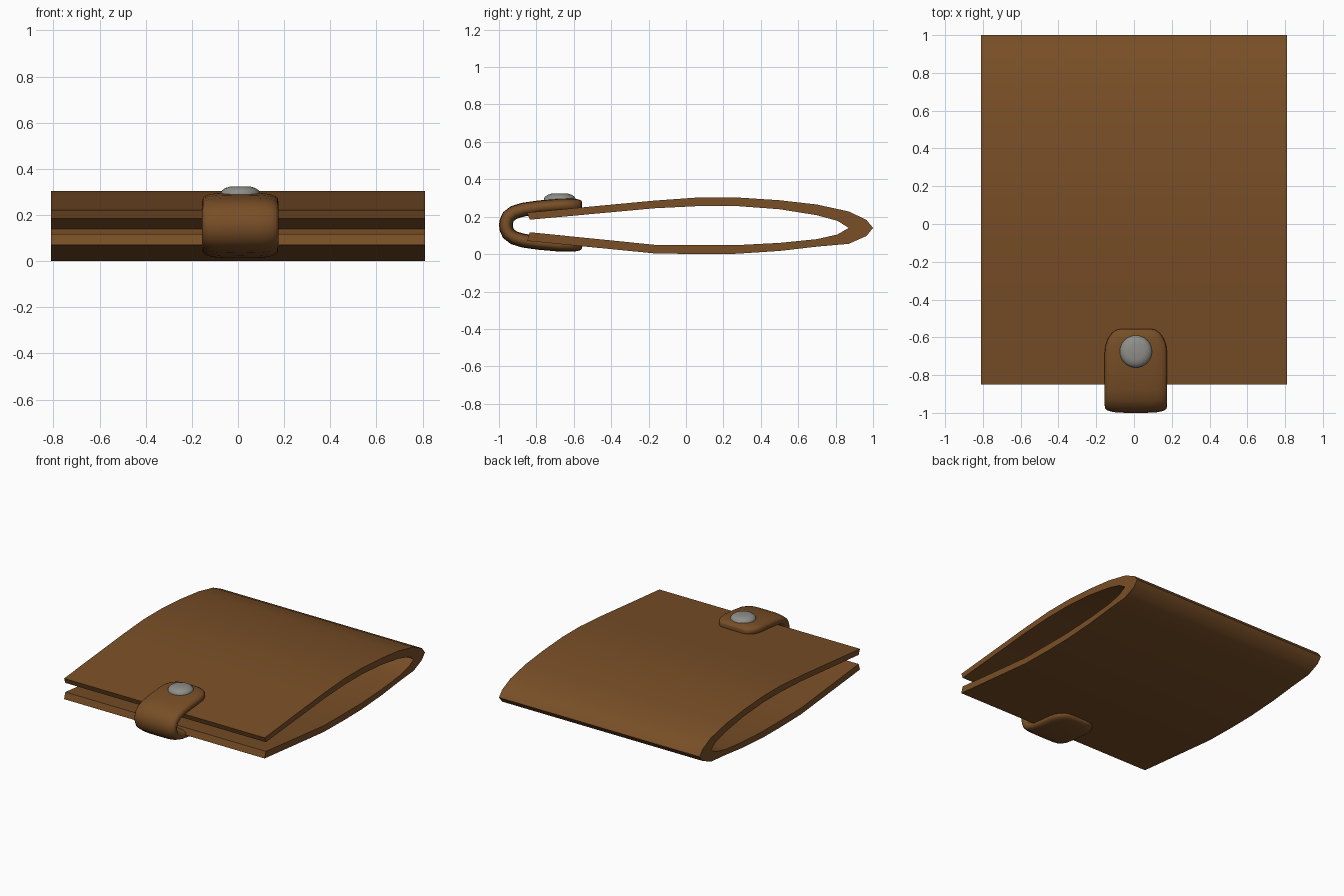
import bpy, bmesh, math
from mathutils import Vector

if "Cube" in bpy.data.objects:
    bpy.data.objects.remove(bpy.data.objects["Cube"])


def material(name, rgb):
    m = bpy.data.materials.new(name)
    m.diffuse_color = (*rgb, 1)
    m.use_nodes = True
    m.node_tree.nodes["Principled BSDF"].inputs["Base Color"].default_value = m.diffuse_color
    return m


leather = material("brown leather", (0.19, 0.077, 0.02))
metal = material("grey metal", (0.27, 0.27, 0.255))


def finish(bm, name, mat, angle):
    bmesh.ops.recalc_face_normals(bm, faces=bm.faces)
    me = bpy.data.meshes.new(name)
    bm.to_mesh(me)
    bm.free()
    ob = bpy.data.objects.new(name, me)
    bpy.context.collection.objects.link(ob)
    me.materials.append(mat)
    bpy.ops.object.select_all(action='DESELECT')
    ob.select_set(True)
    bpy.context.view_layer.objects.active = ob
    bpy.ops.object.shade_smooth_by_angle(angle=math.radians(angle))
    return ob


def skin(bm, rings):
    """Bridge closed rings of points and cap both ends."""
    loops = [[bm.verts.new(p) for p in r] for r in rings]
    n = len(loops[0])
    for a, b in zip(loops, loops[1:]):
        for i in range(n):
            j = (i + 1) % n
            bm.faces.new((a[i], a[j], b[j], b[i]))
    bm.faces.new(loops[0])
    bm.faces.new(loops[-1])


# folded leather body: side profile (y, z) extruded across x
outer = [(-0.85, 0.222), (-0.17, 0.286), (0.07, 0.303), (0.27, 0.303), (0.5, 0.288),
         (0.7, 0.265), (0.87, 0.228), (0.965, 0.183), (1.0, 0.14), (0.965, 0.097),
         (0.87, 0.055), (0.7, 0.04), (0.5, 0.017), (0.27, 0.002), (0.07, 0.0),
         (-0.17, 0.004), (-0.85, 0.071)]
inner = [(-0.835, 0.117), (-0.17, 0.05), (0.07, 0.048), (0.27, 0.048), (0.5, 0.06),
         (0.7, 0.08), (0.81, 0.105), (0.87, 0.14), (0.81, 0.178), (0.7, 0.208),
         (0.5, 0.24), (0.27, 0.257), (0.07, 0.257), (-0.17, 0.245), (-0.835, 0.184)]
bm = bmesh.new()
skin(bm, [[(x, y, z) for y, z in outer + inner] for x in (-0.81, 0.81)])
finish(bm, "wallet_body", leather, 50)

# closing strap: rounded section swept around the opening, narrowing at the tips
MID, CX, HALF_W, HALF_T = 0.155, 0.01, 0.165, 0.037
# (y, height above middle, width factor, thickness factor)
half = [(-0.555, 0.105, 0.45, 0.45), (-0.56, 0.105, 0.62, 0.7), (-0.575, 0.105, 0.76, 0.88),
        (-0.605, 0.105, 0.89, 1), (-0.64, 0.105, 0.97, 1), (-0.68, 0.104, 1, 1),
        (-0.785, 0.095, 1, 1), (-0.87, 0.083, 1, 1), (-0.92, 0.068, 1, 1),
        (-0.95, 0.045, 1, 1), (-0.96, 0.02, 1, 1), (-0.963, 0.0, 1, 1)]
path = half + [(y, -h, w, t) for y, h, w, t in reversed(half[:-1])]
rings = []
for i, (y, h, w, t) in enumerate(path):
    a, b = path[max(i - 1, 0)], path[min(i + 1, len(path) - 1)]
    tan = Vector((0, b[0] - a[0], b[1] - a[1])).normalized()
    nor = Vector((0, -tan.z, tan.y))
    ring = []
    for k in range(24):
        c, s = math.cos(k * math.tau / 24), math.sin(k * math.tau / 24)
        u = math.copysign(abs(c) ** 0.55, c) * HALF_W * w
        v = math.copysign(abs(s) ** 0.7, s) * HALF_T * t
        ring.append(Vector((CX + u, y, MID + h)) + nor * v)
    rings.append(ring)
bm = bmesh.new()
skin(bm, rings)
finish(bm, "closing_strap", leather, 60)

# snap button: low turned dome on the strap
bm = bmesh.new()
dome = [(0.085, 0.27), (0.085, 0.298), (0.078, 0.308), (0.065, 0.317), (0.045, 0.323)]
skin(bm, [[(CX + r * math.cos(k * math.tau / 32), -0.675 + r * math.sin(k * math.tau / 32), z)
           for k in range(32)] for r, z in dome])
finish(bm, "snap_button", metal, 50)
